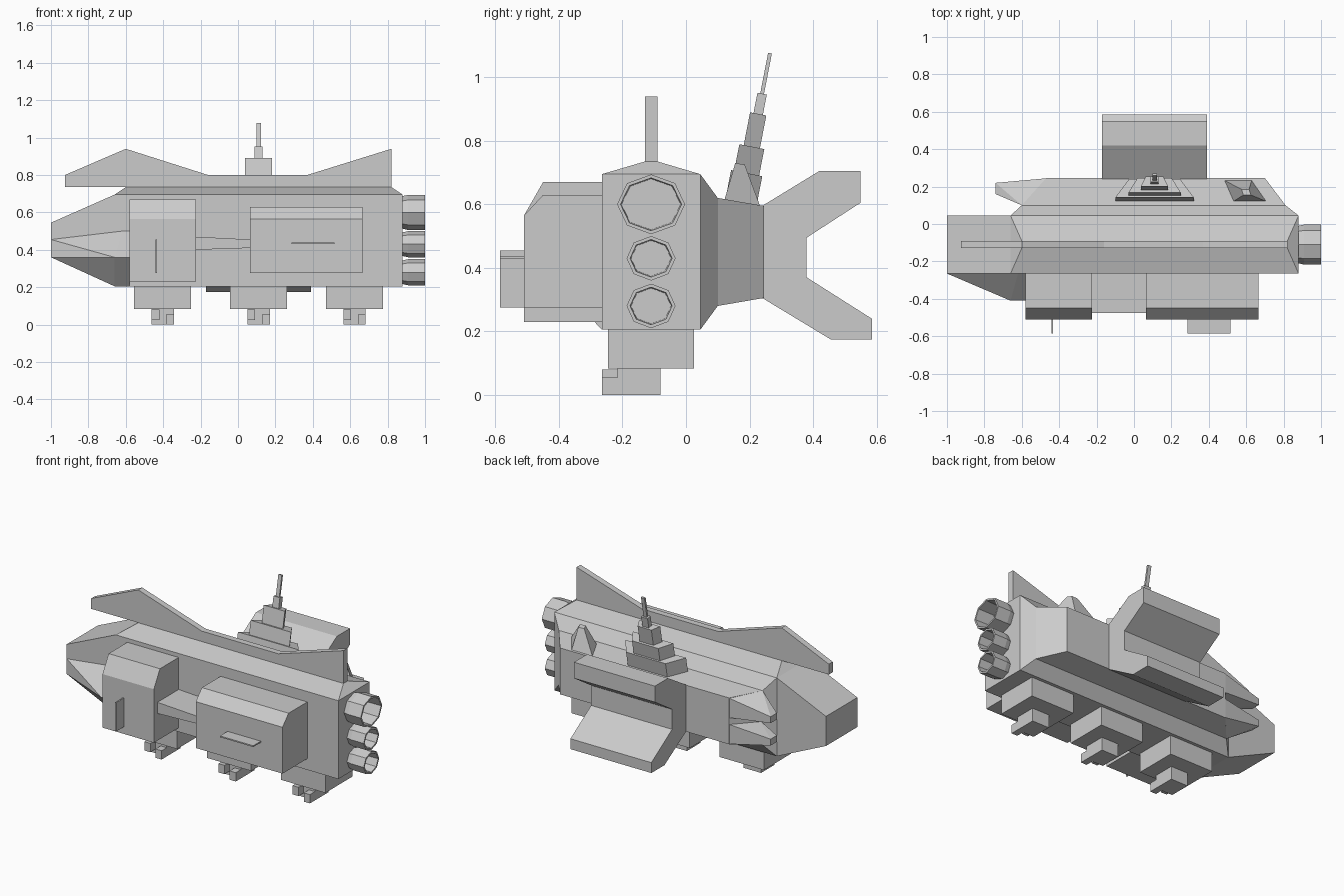
import bpy, bmesh, math
from mathutils import Matrix, Vector

if "Cube" in bpy.data.objects:
    bpy.data.objects.remove(bpy.data.objects["Cube"])

def finish(name, bm):
    bmesh.ops.recalc_face_normals(bm, faces=bm.faces)
    me = bpy.data.meshes.new(name)
    bm.to_mesh(me)
    bm.free()
    ob = bpy.data.objects.new(name, me)
    bpy.context.collection.objects.link(ob)
    return ob

def loft(name, rings):
    """Skin through rings with equal point counts, capped at both ends."""
    bm = bmesh.new()
    vs = [[bm.verts.new(p) for p in r] for r in rings]
    n = len(rings[0])
    for a, b in zip(vs, vs[1:]):
        for i in range(n):
            j = (i + 1) % n
            bm.faces.new((a[i], a[j], b[j], b[i]))
    bm.faces.new(vs[0])
    bm.faces.new(vs[-1])
    return finish(name, bm)

def hull(name, pts):
    bm = bmesh.new()
    for p in pts:
        bm.verts.new(p)
    bmesh.ops.convex_hull(bm, input=bm.verts)
    bmesh.ops.dissolve_limit(bm, angle_limit=0.01, verts=bm.verts, edges=bm.edges)
    return finish(name, bm)

def prism_x(name, yz, x0, x1):
    return loft(name, [[(x, y, z) for y, z in yz] for x in (x0, x1)])

def rect(x0, x1, z0, z1, y):
    return [(x0, y, z0), (x1, y, z0), (x1, y, z1), (x0, y, z1)]

def box(name, x0, x1, y0, y1, z0, z1):
    return loft(name, [rect(x0, x1, z0, z1, y0), rect(x0, x1, z0, z1, y1)])

Y0, Y1, YC = -0.265, 0.045, -0.11

# Main hull with hipped roof
hull("main_hull", [(x, y, z) for x in (-0.66, 0.88) for y in (Y0, Y1) for z in (0.205, 0.695)]
     + [(x, y, 0.735) for x in (-0.6, 0.82) for y in (-0.129, -0.09)])

# Tapered nose and its side fairing
loft("nose", [[(x, Y0, a), (x, Y1, a), (x, Y1, b), (x, Y0, b)]
              for x, a, b in ((-0.66, 0.205, 0.695), (-1.0, 0.36, 0.545))])
hull("nose_fairing", [(-1, Y0, 0.36), (-1, Y0, 0.455),
                      (-0.66, Y0, 0.205), (-0.66, -0.41, 0.36), (-0.62, Y0, 0.5),
                      (-0.58, Y0, 0.205), (-0.58, -0.41, 0.36), (-0.58, Y0, 0.5)])

# Dorsal fin
fin = [(-0.925, 0.735), (-0.925, 0.80), (-0.6, 0.94), (-0.16, 0.80),
       (0.37, 0.80), (0.82, 0.94), (0.82, 0.735)]
loft("dorsal_fin", [[(x, y, z) for x, z in fin] for y in (-0.129, -0.09)])

# Rear flank body, stepping inward, with two forward prongs
loft("flank_body", [rect(-0.66, 0.88, 0.205, 0.695, Y1),
                    rect(-0.60, 0.81, 0.28, 0.62, 0.10),
                    rect(-0.47, 0.70, 0.305, 0.595, 0.245)])
for label, s in (("upper", 1), ("lower", -1)):
    z = lambda d: 0.45 + s * d
    hull(label + "_prong",
         [(-0.74, y, z(d)) for y in (0.16, 0.22) for d in (0.05, 0.09)]
         + [(-0.58, 0.10, z(0.02)), (-0.60, 0.10, z(0.17)),
            (-0.46, 0.245, z(0.02)), (-0.46, 0.245, z(0.145))])

# Forked wing
prism_x("forked_wing", [(0.24, 0.595), (0.42, 0.705), (0.55, 0.705), (0.55, 0.605),
                        (0.38, 0.495), (0.38, 0.37), (0.585, 0.24), (0.585, 0.175),
                        (0.455, 0.175), (0.24, 0.305)], -0.17, 0.39)

# Side pods, connector and pod handles
def pod(name, x0, x1, z0, zc, z1):
    prism_x(name, [(-0.26, z0), (-0.51, z0), (-0.51, zc), (-0.45, z1), (-0.26, z1)], x0, x1)

pod("front_pod", -0.58, -0.225, 0.23, 0.565, 0.67)
pod("rear_pod", 0.065, 0.665, 0.275, 0.565, 0.63)
loft("pod_connector", [[(x, y, z) for y, z in ((-0.26, a), (-0.475, a), (-0.475, b), (-0.26, b))]
                       for x, a, b in ((-0.23, 0.40, 0.47), (0.07, 0.41, 0.455))])
box("front_pod_handle", -0.44, -0.432, -0.585, -0.505, 0.275, 0.455)
box("rear_pod_handle", 0.285, 0.515, -0.585, -0.505, 0.43, 0.438)

# Engine nozzles: open octagonal tubes
for i, (z, ry, rz) in enumerate(((0.60, 0.107, 0.094), (0.43, 0.077, 0.07), (0.28, 0.077, 0.07))):
    def ring(x, k):
        return [(x, YC + (ry - k) * math.sin(math.tau * j / 8),
                 z + (rz - k) * math.cos(math.tau * j / 8)) for j in range(8)]
    rings = [ring(0.875, 0.008), ring(0.91, 0.0), ring(1.0, 0.0), ring(1.0, 0.011), ring(0.885, 0.014)]
    loft("engine_nozzle_%d" % (i + 1), rings)

# Landing feet
for i, x in enumerate((-0.403, 0.11, 0.623)):
    n = "_%d" % (i + 1)
    box("foot_block" + n, x - 0.153, x + 0.153, -0.245, 0.025, 0.083, 0.21)
    box("foot_pad" + n, x - 0.06, x + 0.06, -0.215, -0.08, 0, 0.085)
    box("left_toe" + n, x - 0.06, x - 0.018, -0.265, -0.21, 0.025, 0.08)
    box("right_toe" + n, x + 0.018, x + 0.06, -0.265, -0.21, 0.0, 0.055)

# Leaning antenna tower: stacked tiers, narrower at the back
TX, lean = 0.11, Matrix.Rotation(math.radians(-11), 4, 'X')
base = Vector((TX, 0.172, 0.60))
tiers = [(0.21, 0.05, -0.01, 0.10), (0.14, 0.04, 0.10, 0.185), (0.073, 0.026, 0.185, 0.29),
         (0.022, 0.015, 0.29, 0.355), (0.012, 0.006, 0.355, 0.485)]
for i, (w, d, z0, z1) in enumerate(tiers):
    k = 0.65 if i < 3 else 1
    ring = lambda z: [base + lean @ Vector(p) for p in
                      ((-w, -d, z), (w, -d, z), (w * k, d, z), (-w * k, d, z))]
    loft("antenna_tier_%d" % (i + 1), [ring(z0), ring(z1)])

# Small sensor cone behind the tower
loft("sensor_cone", [[(0.48, 0.235, 0.59), (0.63, 0.235, 0.59), (0.71, 0.12, 0.61), (0.53, 0.12, 0.61)],
                     [(0.575, 0.185, 0.725), (0.615, 0.185, 0.725), (0.625, 0.155, 0.73), (0.585, 0.155, 0.73)]])
